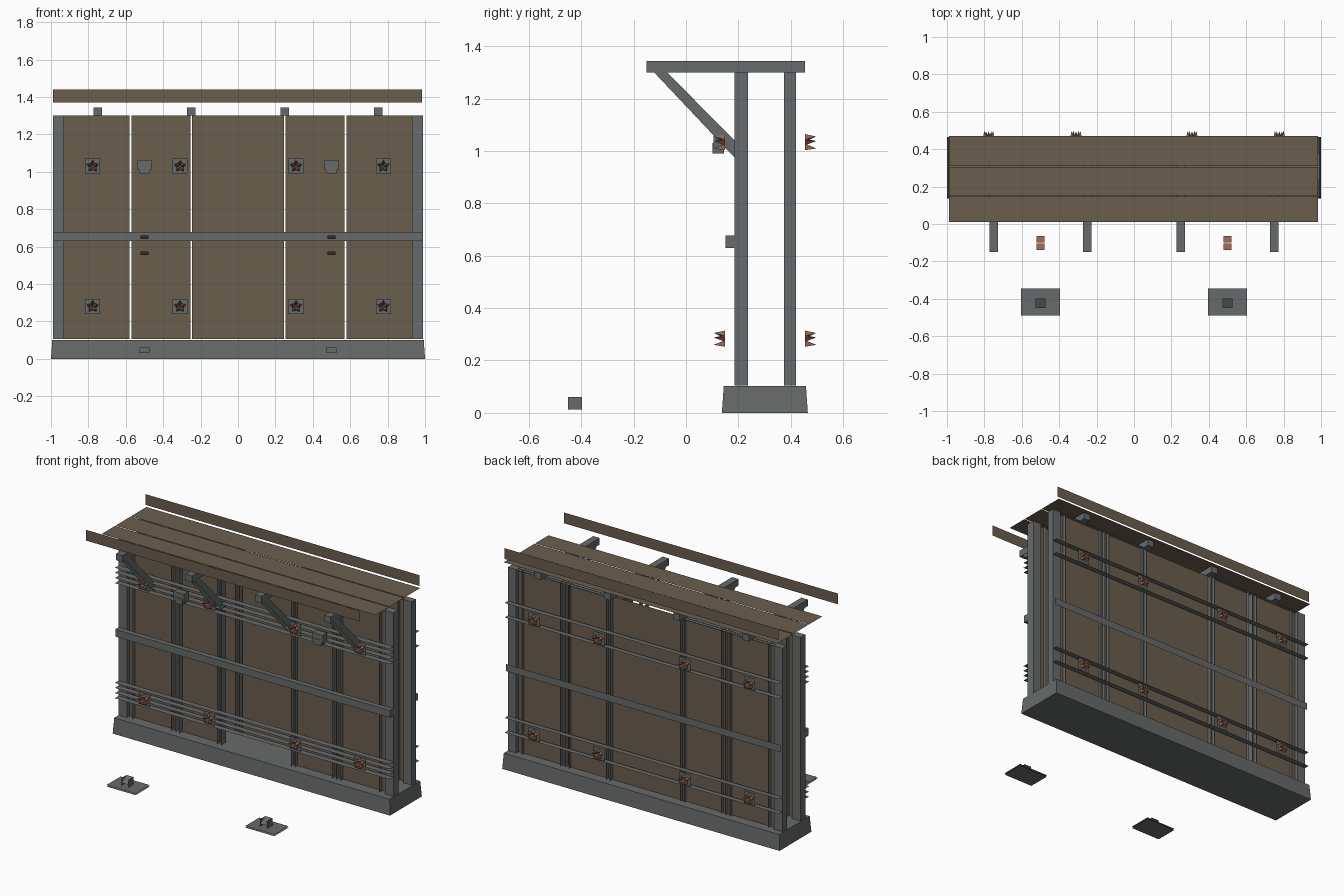
import bpy, bmesh, math
from mathutils import Vector

if "Cube" in bpy.data.objects:
    bpy.data.objects.remove(bpy.data.objects["Cube"])


def material(name, rgb):
    m = bpy.data.materials.new(name)
    m.use_nodes = True
    m.diffuse_color = (*rgb, 1)
    m.node_tree.nodes["Principled BSDF"].inputs["Base Color"].default_value = (*rgb, 1)
    return m


STEEL = material("grey steel", (0.137, 0.145, 0.145))
WOOD = material("brown wood", (0.147, 0.112, 0.076))
COPPER = material("copper", (0.30, 0.13, 0.075))


def build(name, mat, fill):
    """Make one flat shaded object; fill(bm) adds its geometry."""
    bm = bmesh.new()
    fill(bm)
    mesh = bpy.data.meshes.new(name)
    bm.to_mesh(mesh)
    bm.free()
    mesh.materials.append(mat)
    ob = bpy.data.objects.new(name, mesh)
    bpy.context.collection.objects.link(ob)
    return ob


def face(bm, points):
    bm.faces.new([bm.verts.new(p) for p in points])


def block(bm, xs, ys, zs, taper=0):
    """Box between the given ranges; a flat range gives a single sheet."""
    ranges = (xs, ys, zs)
    flat = [i for i in range(3) if ranges[i][0] == ranges[i][1]]
    if flat:
        a, b = [i for i in range(3) if i != flat[0]]
        pts = []
        for i, j in ((0, 0), (1, 0), (1, 1), (0, 1)):
            p = [0, 0, 0]
            p[flat[0]], p[a], p[b] = ranges[flat[0]][0], ranges[a][i], ranges[b][j]
            pts.append(p)
        face(bm, pts)
        return
    for v in bmesh.ops.create_cube(bm, size=1)["verts"]:
        top = v.co.z > 0
        for i in range(3):
            v.co[i] = ranges[i][0] if v.co[i] < 0 else ranges[i][1]
        if top:
            v.co.x -= math.copysign(taper, v.co.x - sum(xs) / 2)
            v.co.y -= math.copysign(taper, v.co.y - sum(ys) / 2)


def blocks(name, mat, items):
    return build(name, mat, lambda bm: [block(bm, *it) for it in items])


# Base
build("base", STEEL, lambda bm: block(bm, (-1, 1), (0.137, 0.465), (0, 0.102), 0.007))

HEIGHT = (0.105, 1.3)
FRONT, BACK = (0.185, 0.237), (0.375, 0.42)

# Corner posts and thin upright fins
for side, depth in (("front", FRONT), ("back", BACK)):
    blocks(side + "_corner_posts", STEEL,
           [(sorted((s * 0.93, s * 0.99)), depth, HEIGHT) for s in (-1, 1)])
    fins = [0.89, 0.55, 0.58, 0.61, 0.253, 0.28]
    blocks(side + "_upright_fins", STEEL,
           [((s * x, s * x), depth, HEIGHT) for s in (-1, 1) for x in fins])
    blocks(side + "_wall_cap", STEEL,
           [((s * 0.62 - 0.37, s * 0.62 + 0.37), depth, (1.298, 1.298)) for s in (-1, 1)])

# Wall boards, open in the middle of the front
spans = [(-0.93, -0.58), (-0.57, -0.255), (0.255, 0.57), (0.58, 0.93)]
blocks("front_boards", WOOD, [(s, (0.212, 0.212), HEIGHT) for s in spans])
blocks("back_boards", WOOD,
       [(s, (0.398, 0.398), HEIGHT) for s in spans + [(-0.247, 0.247)]])

# Middle rails
blocks("front_rail", STEEL, [((-0.99, 0.99), (0.15, 0.185), (0.63, 0.677))])
blocks("back_rail", STEEL, [((-0.99, 0.99), (0.44, 0.44), (0.63, 0.677))])

# Thin level strips
levels = (1.03, 0.28)
blocks("front_strips", STEEL,
       [((-0.99, 0.99), (0.145, 0.185), (z + d, z + d))
        for z in levels for d in (-0.05, -0.017, 0.017, 0.05)])
blocks("back_strips", STEEL,
       [((-0.99, 0.99), (0.42, 0.455), (z + d, z + d))
        for z in levels for d in (-0.045, 0.05)])

# Roof beams with slanted braces
beam_x = (-0.75, -0.25, 0.25, 0.75)
blocks("roof_beams", STEEL,
       [((x - 0.023, x + 0.023), (-0.15, 0.455), (1.3, 1.343)) for x in beam_x])


def braces(bm):
    for x in beam_x:
        for dx in (-0.022, 0.022):
            face(bm, [(x + dx, y, z) for y, z in
                      ((-0.122, 1.3), (-0.072, 1.3), (0.185, 1.04), (0.185, 0.975))])


build("braces", STEEL, braces)

# Roof planks and parapet boards
blocks("roof_planks", WOOD,
       [((-0.99, 0.985), ys, (1.352, 1.352))
        for ys in ((0.01, 0.147), (0.152, 0.305), (0.31, 0.47))])
blocks("parapets", WOOD,
       [((-0.99, 0.985), (y, y), (1.37, 1.44)) for y in (-0.15, 0.46)])

# Spiked fixtures on square plates
spots = [(x, z) for x in (-0.777, -0.31, 0.31, 0.777) for z in levels]


def spikes(bm, y, out):
    for cx, cz in spots:
        for k in range(5):
            a = math.radians(90 + 72 * k)
            radial = Vector((math.cos(a), 0, math.sin(a)))
            across = Vector((-math.sin(a), 0, math.cos(a)))
            centre = Vector((cx, y, cz))
            tip = centre + radial * 0.025 + Vector((0, out * 0.042, 0))
            foot = [centre + radial * 0.034, centre + radial * 0.014 + across * 0.013,
                    centre + radial * 0.004, centre + radial * 0.014 - across * 0.013]
            for i in range(4):
                face(bm, [foot[i], foot[(i + 1) % 4], tip])


for side, y, out in (("front", 0.148, -1), ("back", 0.455, 1)):
    build(side + "_spikes", COPPER, lambda bm: spikes(bm, y, out))
    blocks(side + "_plates", STEEL,
           [((x - 0.04, x + 0.04), (y, y), (z - 0.04, z + 0.04)) for x, z in spots])

for s, side in ((-1, "right"), (1, "left")):
    x = s * 0.5

    # Hanging boxes on the front
    blocks(side + "_hanging_box", STEEL,
           [((x - 0.038, x + 0.038), (0.105, 0.15), (1.01, 1.063)),
            ((x - 0.026, x + 0.026), (0.102, 0.145), (0.99, 1.03))])

    # Ground plates with a small bracket
    blocks(side + "_ground_plate", STEEL,
           [((x - 0.105, x + 0.105), (-0.49, -0.345), (z, z)) for z in (0, 0.01)])

    def bracket(bm):
        for dx in (-0.025, 0.025):
            block(bm, (x + dx, x + dx), (-0.45, -0.397), (0.013, 0.061))
        face(bm, [(x - 0.027, -0.45, 0.03), (x + 0.027, -0.45, 0.03),
                  (x + 0.027, -0.397, 0.061), (x - 0.027, -0.397, 0.061)])

    build(side + "_ground_bracket", STEEL, bracket)

    # Small tilted copper tabs
    def tabs(bm):
        for y, z in ((-0.14, 0.575), (-0.1, 0.66)):
            face(bm, [(x - 0.022, y, z), (x + 0.022, y, z),
                      (x + 0.022, y + 0.035, z - 0.02), (x - 0.022, y + 0.035, z - 0.02)])

    build(side + "_copper_tabs", COPPER, tabs)
